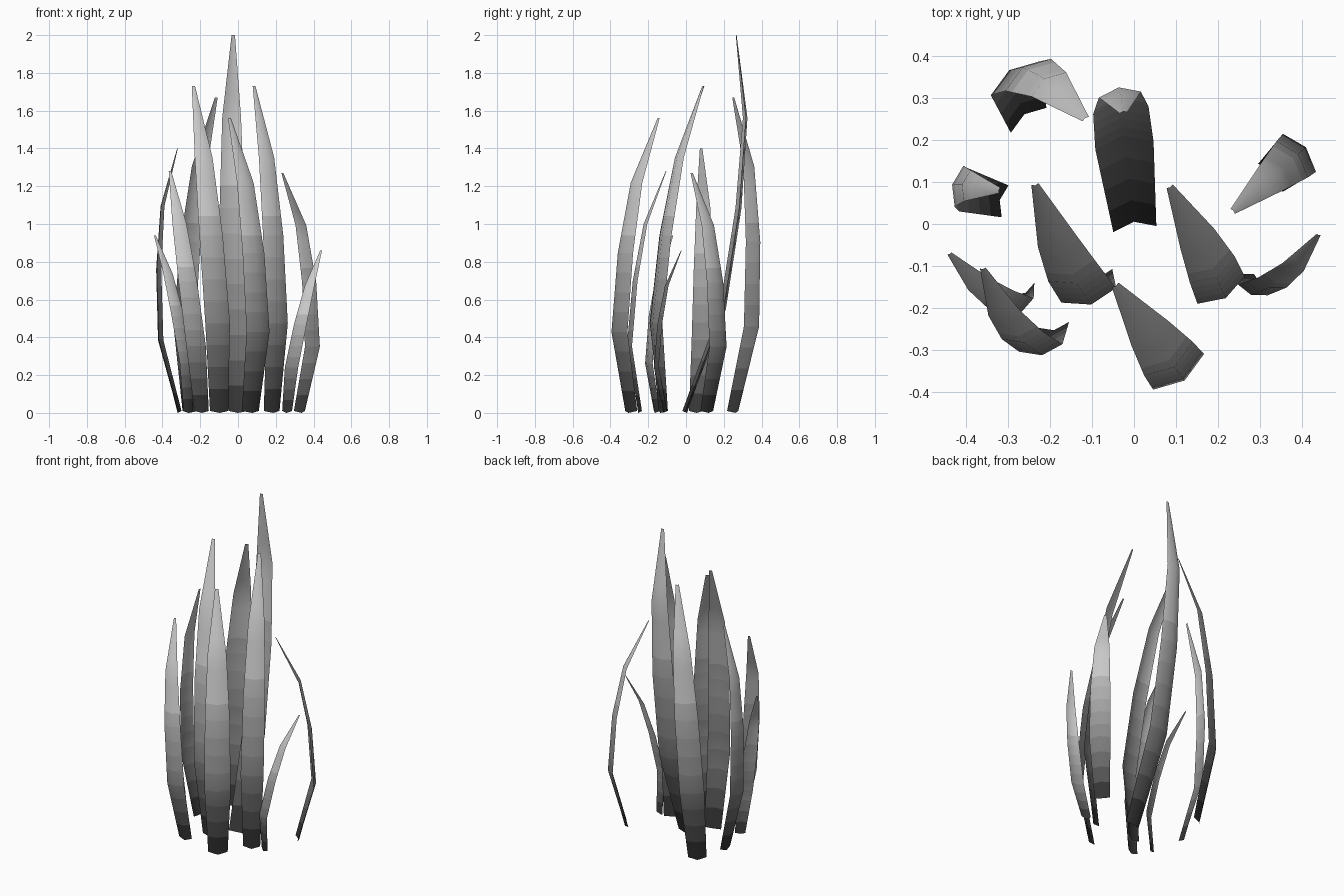
import bpy, bmesh
from math import cos, sin, radians

if "Cube" in bpy.data.objects:
    bpy.data.objects.remove(bpy.data.objects["Cube"])

# Shared blade profile, one entry per row from root to tip
ROW_T = (0, 0.27, 0.54, 0.78, 1)          # fraction of height
ROW_BOW = (0, 0.93, 1.0, 0.78, 0)         # outward bulge of the arc
ROW_WIDTH = (0.74, 1.0, 0.95, 0.72, 0.13)  # taper
BANDS = 4                                  # colour bands between rows


def lerp(a, b, k):
    return a + (b - a) * k


# Colour bands: nearly black at the root fading to light grey at the tip
shades = []
for i in range(4 * BANDS):
    r, k = divmod(i, BANDS)
    t = lerp(ROW_T[r], ROW_T[r + 1], (k + 0.5) / BANDS)
    v = 0.01 + 0.79 * t
    mat = bpy.data.materials.new(f"leaf_shade_{i}")
    mat.diffuse_color = (v, v, v, 1)
    mat.use_nodes = True
    mat.node_tree.nodes["Principled BSDF"].inputs["Base Color"].default_value = mat.diffuse_color
    shades.append(mat)


def grass_blade(name, base, tip, height, yaw, bow, width):
    """Arched leaf strip, two faces wide, with a raised midrib."""
    out = (cos(radians(yaw)), sin(radians(yaw)))
    side = (-out[1], out[0])
    bm = bmesh.new()
    rows = []
    for i in range(4 * BANDS + 1):
        r = min(i // BANDS, 3)
        k = i / BANDS - r
        t, b, w = (lerp(p[r], p[r + 1], k) for p in (ROW_T, ROW_BOW, ROW_WIDTH))
        cx = lerp(base[0], tip[0], t) + out[0] * b * bow
        cy = lerp(base[1], tip[1], t) + out[1] * b * bow
        z = lerp(0.01, height, t)
        row = []
        for s in (-1, 0, 1):
            u = s * w * width / 2
            d = 0.17 * w * width if s == 0 else 0
            # the root dips slightly at the midrib
            dz = -0.01 if i == 0 and s == 0 else 0
            row.append(bm.verts.new((cx + side[0] * u + out[0] * d,
                                     cy + side[1] * u + out[1] * d, z + dz)))
        rows.append(row)
    for n, (lo, hi) in enumerate(zip(rows, rows[1:])):
        for i in range(2):
            f = bm.faces.new((lo[i], lo[i + 1], hi[i + 1], hi[i]))
            f.material_index = n
            f.smooth = True
    mesh = bpy.data.meshes.new(name)
    bm.to_mesh(mesh)
    bm.free()
    for mat in shades:
        mesh.materials.append(mat)
    bpy.context.collection.objects.link(bpy.data.objects.new(name, mesh))


# name, root xy, tip xy, height, facing angle, bow, width
blades = (
    ("blade_centre_tall", (0.002, -0.012), (-0.025, 0.265), 2.0, 98, 0.135, 0.14),
    ("blade_back_left", (-0.251, 0.247), (-0.115, 0.25), 1.67, 125, 0.13, 0.14),
    ("blade_left", (-0.307, 0.054), (-0.32, 0.08), 1.40, 168, 0.105, 0.105),
    ("blade_left_short", (-0.263, -0.155), (-0.44, -0.07), 0.94, -60, 0.08, 0.08),
    ("blade_front_left", (-0.193, -0.24), (-0.36, -0.105), 1.28, -80, 0.1, 0.105),
    ("blade_inner_left", (-0.1, -0.12), (-0.236, 0.095), 1.73, -75, 0.12, 0.135),
    ("blade_front", (0.065, -0.29), (-0.045, -0.145), 1.56, -55, 0.133, 0.148),
    ("blade_inner_right", (0.178, -0.12), (0.085, 0.09), 1.73, -60, 0.117, 0.13),
    ("blade_right", (0.325, 0.11), (0.235, 0.03), 1.27, 41, 0.133, 0.12),
    ("blade_right_short", (0.26, -0.11), (0.44, -0.025), 0.86, -110, 0.08, 0.075),
)
for blade in blades:
    grass_blade(*blade)
